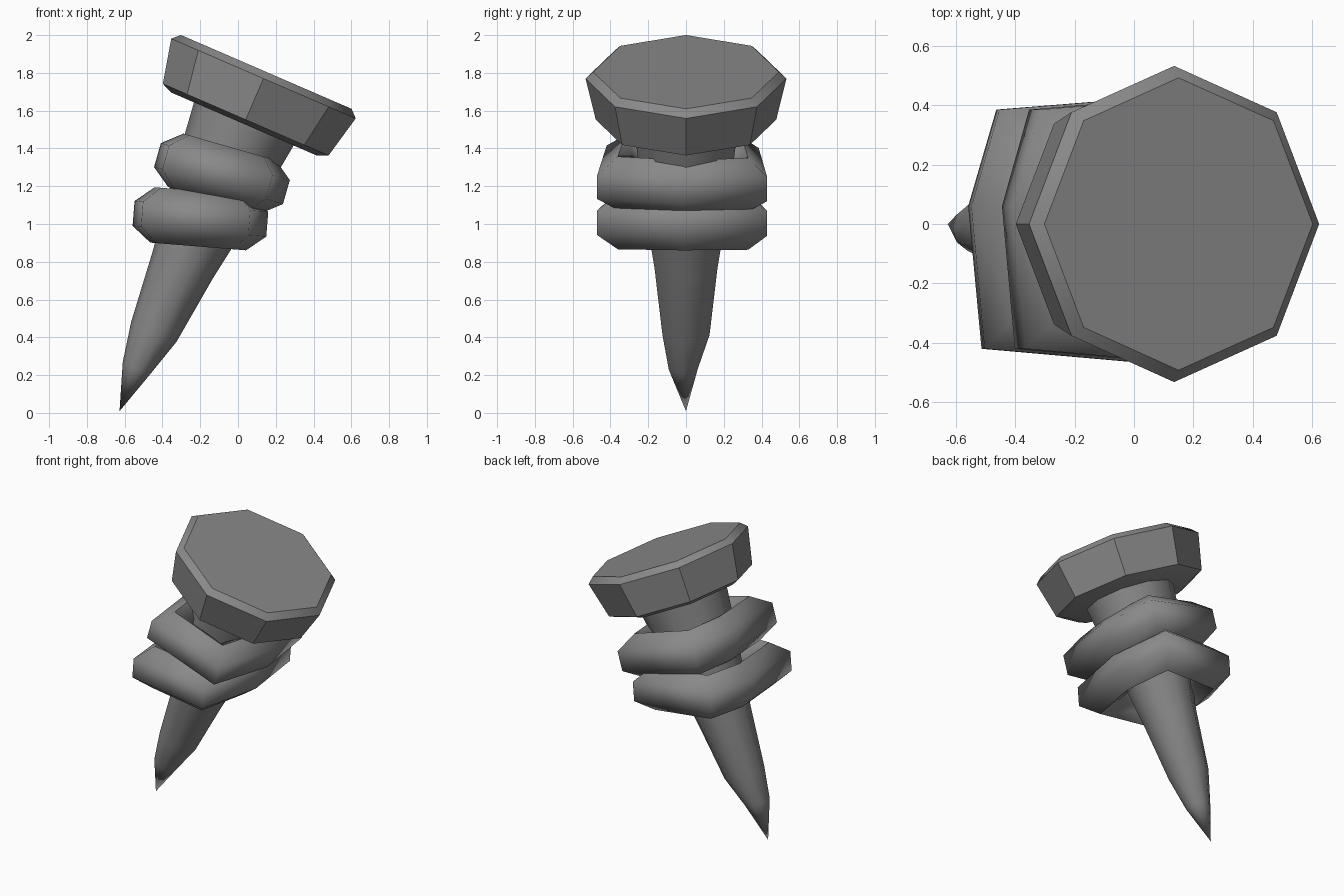
import bpy, bmesh, math
from mathutils import Vector

if "Cube" in bpy.data.objects:
    bpy.data.objects.remove(bpy.data.objects["Cube"], do_unlink=True)

steel = bpy.data.materials.new("dull_steel")
steel.use_nodes = True
GREY = (0.25, 0.25, 0.25, 1)
steel.diffuse_color = GREY
steel.node_tree.nodes["Principled BSDF"].inputs["Base Color"].default_value = GREY

TILT = math.radians(23.4)
TOP = Vector((0.15, 0, 1.805))


def skin(name, loops, closed, place, tilt, angle):
    """Join equal-sized point loops into one solid and place it."""
    bm = bmesh.new()
    rows = [[bm.verts.new(p) for p in loop] for loop in loops]
    count = len(rows[0])
    pairs = list(zip(rows, rows[1:]))
    if closed:
        pairs.append((rows[-1], rows[0]))
    else:
        bm.faces.new(rows[0])
        bm.faces.new(rows[-1])
    for low, high in pairs:
        for i in range(count):
            j = (i + 1) % count
            bm.faces.new((low[i], low[j], high[j], high[i]))
    bmesh.ops.remove_doubles(bm, verts=bm.verts, dist=0.0005)
    bmesh.ops.recalc_face_normals(bm, faces=bm.faces)
    mesh = bpy.data.meshes.new(name)
    bm.to_mesh(mesh)
    bm.free()
    mesh.materials.append(steel)
    obj = bpy.data.objects.new(name, mesh)
    bpy.context.collection.objects.link(obj)
    obj.location = place
    obj.rotation_euler = (0, tilt, 0)
    bpy.ops.object.select_all(action='DESELECT')
    obj.select_set(True)
    bpy.context.view_layer.objects.active = obj
    bpy.ops.object.shade_smooth_by_angle(angle=math.radians(angle))
    return obj


def circle(radius, z, sides, dx=0, dy=0):
    return [(dx + radius * math.cos(math.tau * i / sides),
             dy + radius * math.sin(math.tau * i / sides), z) for i in range(sides)]


# Octagonal head with chamfered rims
head = [(0.42, -0.30), (0.478, -0.275), (0.532, -0.038), (0.492, 0)]
skin("head", [circle(r, z, 8) for r, z in head], False, TOP, TILT, 40)

# Tapered shank, with the last part bent slightly before the point
shank = [(0.29, -0.28, 0, 0), (0.265, -0.48, 0, 0), (0.2, -0.95, 0, 0),
         (0.175, -1.11, 0, 0), (0.131, -1.5, 0, 0),
         (0.08, -1.71, -0.008, -0.015), (0.0001, -1.957, 0, 0)]
skin("shank", [circle(r, z, 10, dx, dy) for r, z, dx, dy in shank], False, TOP, TILT, 50)

# Two loose six-sided collars with a rounded section
outline = [(0.355, -0.02), (0.30, 0.43), (-0.26, 0.385),
           (-0.355, 0.06), (-0.31, -0.42), (0.26, -0.47)]
section = [(0, -0.066), (0, 0.066), (0.105, 0.147),
           (0.2, 0.08), (0.2, -0.08), (0.105, -0.147)]


def collar(name, place, degrees):
    loops = [[(x * (1 - inset / 0.37), y * (1 - inset / 0.45), z) for x, y in outline]
             for inset, z in section]
    skin(name, loops, True, place, math.radians(degrees), 62)


collar("upper_collar", (-0.085, 0, 1.267), 16)
collar("lower_collar", (-0.199, 0, 1.0275), 4.6)
